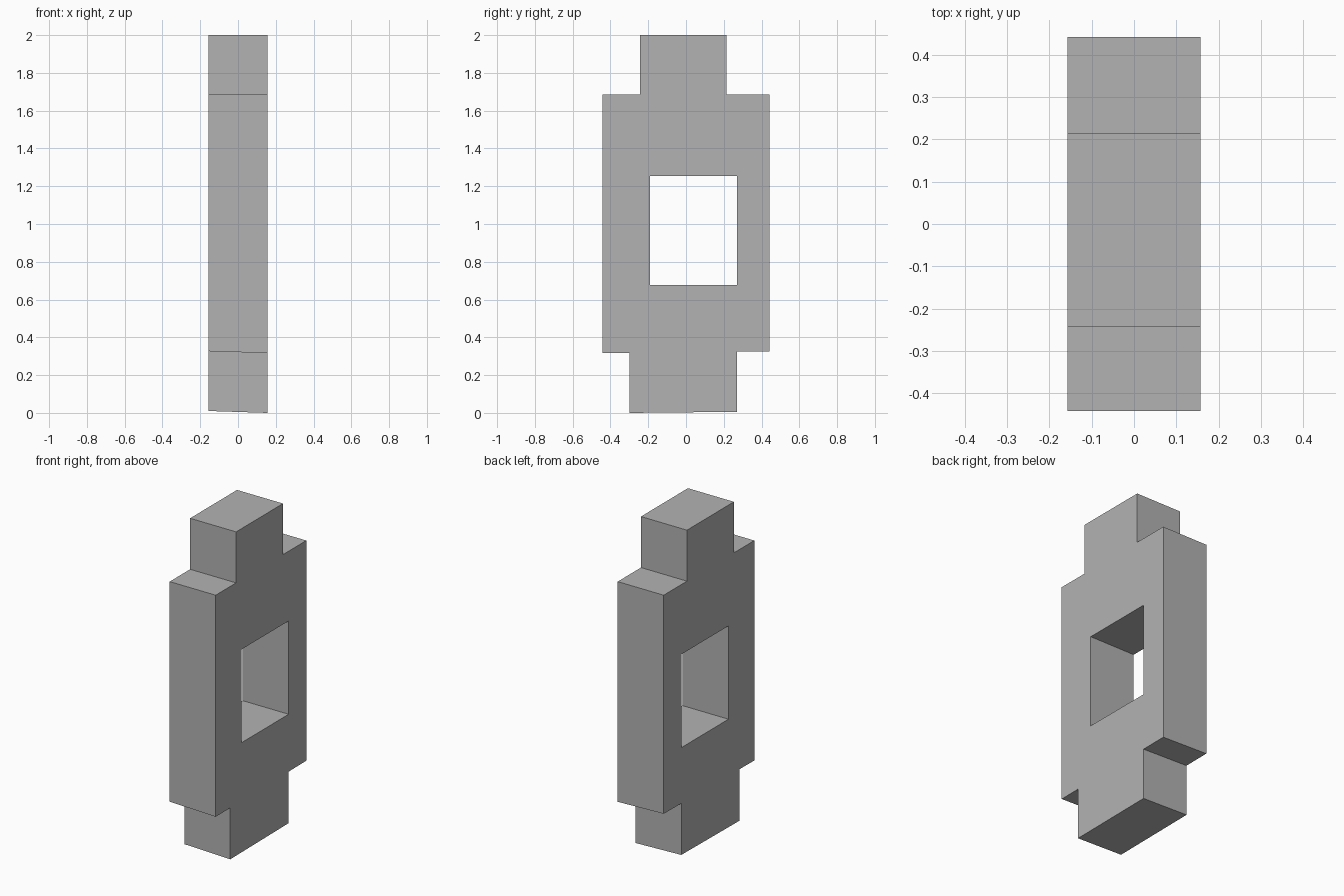
import bpy
import bmesh

cube = bpy.data.objects.get("Cube")
if cube:
    bpy.data.objects.remove(cube, do_unlink=True)

# Plain grey material
grey = bpy.data.materials.new("plain grey")
grey.use_nodes = True
colour = (0.45, 0.45, 0.45, 1)
grey.diffuse_color = colour
grey.node_tree.nodes["Principled BSDF"].inputs["Base Color"].default_value = colour

HALF_WIDTH = 0.157

# Side profile as (y, z): foot, shoulders and neck
outline = [(-0.30, 0.008), (0.27, 0.008), (0.27, 0.326), (0.442, 0.326),
           (0.442, 1.685), (0.215, 1.685), (0.215, 2.0), (-0.243, 2.0),
           (-0.243, 1.685), (-0.442, 1.685), (-0.442, 0.326), (-0.30, 0.326)]
window = [(-0.19, 0.678), (0.27, 0.678), (0.27, 1.254), (-0.19, 1.254)]


def add_loop(bm, points):
    verts = [bm.verts.new((-HALF_WIDTH, y, z)) for y, z in points]
    return [bm.edges.new((a, b)) for a, b in zip(verts, verts[1:] + verts[:1])]


# Fill the profile around its window and extrude it across the width
bm = bmesh.new()
edges = add_loop(bm, outline) + add_loop(bm, window)
bmesh.ops.triangle_fill(bm, edges=edges, use_beauty=True, normal=(-1, 0, 0))
solid = bmesh.ops.extrude_face_region(bm, geom=bm.faces[:], use_keep_orig=True)
moved = [g for g in solid["geom"] if isinstance(g, bmesh.types.BMVert)]
bmesh.ops.translate(bm, verts=moved, vec=(2 * HALF_WIDTH, 0, 0))

# Slight tilt of the foot and the undersides of the shoulders
for v in bm.verts:
    if v.co.z < 0.5:
        v.co.z += 0.01 * v.co.y - 0.032 * v.co.x
bmesh.ops.recalc_face_normals(bm, faces=bm.faces[:])

mesh = bpy.data.meshes.new("slotted_block")
bm.to_mesh(mesh)
bm.free()
mesh.materials.append(grey)
block = bpy.data.objects.new("slotted_block", mesh)
bpy.context.collection.objects.link(block)
